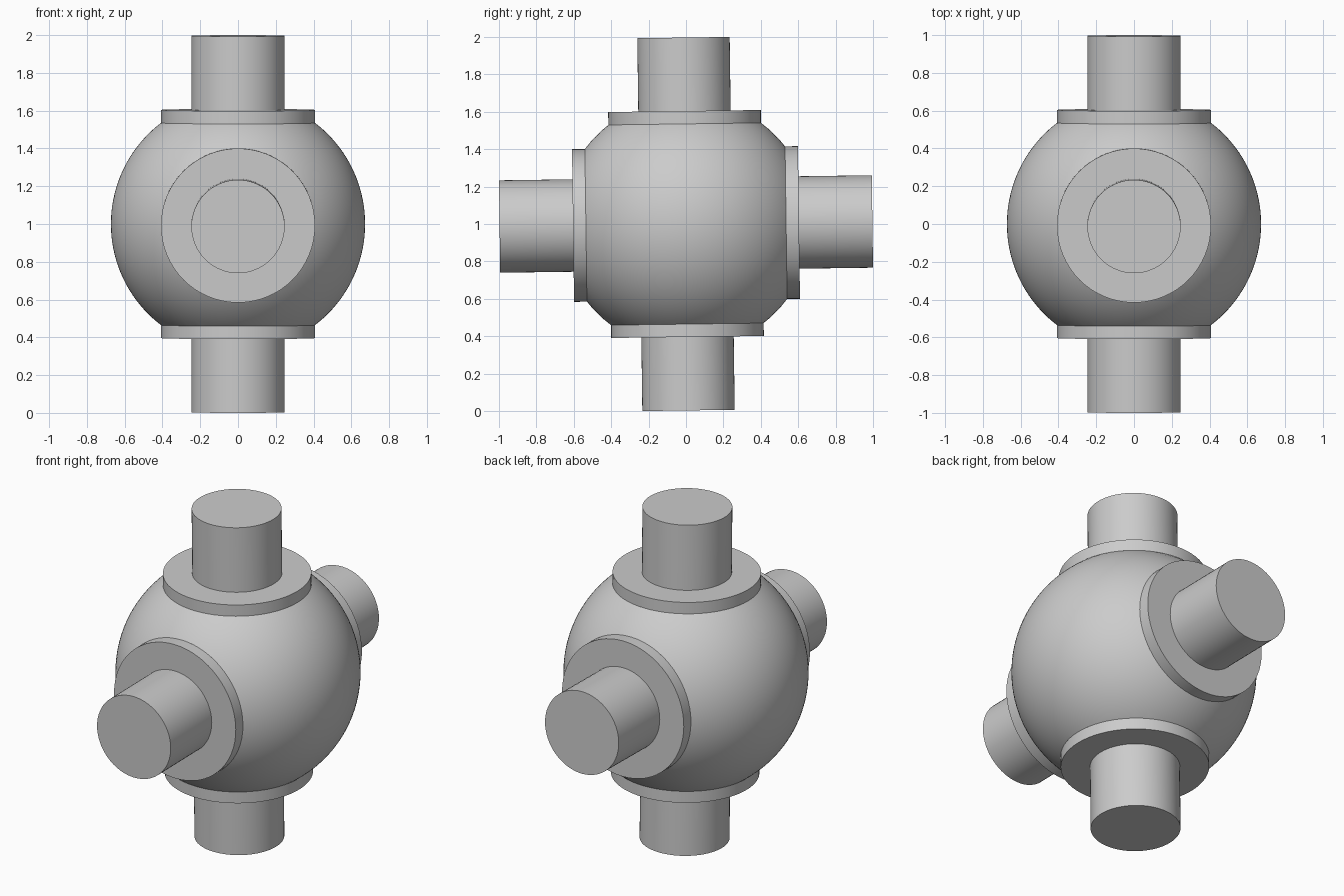
import bpy, bmesh, math
from mathutils import Matrix, Vector

cube = bpy.data.objects.get("Cube")
if cube:
    bpy.data.objects.remove(cube, do_unlink=True)

BALL_R, FLANGE_R, PIPE_R = 0.673, 0.408, 0.247
SEAT = math.sqrt(BALL_R ** 2 - FLANGE_R ** 2)   # where the ball is cut flat
FLANGE_END, PIPE_END = 0.604, 0.9967
TILT = Matrix.Rotation(0.0135, 4, "X")
PLACE = Matrix.Translation((0, 0, 1)) @ TILT

grey = bpy.data.materials.new("Plain grey")
grey.use_nodes = True
COLOUR = (0.6, 0.6, 0.6, 1)
grey.diffuse_color = COLOUR
grey.node_tree.nodes["Principled BSDF"].inputs["Base Color"].default_value = COLOUR


def finish(name, bm, matrix):
    """Turn a bmesh into a placed, smooth-shaded object."""
    bmesh.ops.recalc_face_normals(bm, faces=bm.faces)
    mesh = bpy.data.meshes.new(name)
    bm.transform(matrix)
    bm.to_mesh(mesh)
    bm.free()
    mesh.materials.append(grey)
    obj = bpy.data.objects.new(name, mesh)
    bpy.context.collection.objects.link(obj)
    bpy.ops.object.select_all(action="DESELECT")
    obj.select_set(True)
    bpy.context.view_layer.objects.active = obj
    bpy.ops.object.shade_smooth_by_angle(angle=math.radians(30))


def cylinder(name, radius, start, end, matrix):
    bm = bmesh.new()
    bmesh.ops.create_cone(bm, cap_ends=True, segments=64, radius1=radius, radius2=radius,
                          depth=end - start,
                          matrix=Matrix.Translation((0, 0, (start + end) / 2)))
    finish(name, bm, matrix)


# Ball body, with a flat seat cut for each flange
ports = {"top": 0, "front": 90, "bottom": 180, "back": 270}
bm = bmesh.new()
bmesh.ops.create_uvsphere(bm, u_segments=96, v_segments=64, radius=BALL_R,
                          matrix=Matrix.Rotation(math.pi / 2, 4, "Y"))
for angle in ports.values():
    axis = Matrix.Rotation(math.radians(angle), 3, "X") @ Vector((0, 0, 1))
    cut = bmesh.ops.bisect_plane(bm, geom=bm.verts[:] + bm.edges[:] + bm.faces[:],
                                 plane_co=axis * SEAT, plane_no=axis, clear_outer=True)
    rim = [e for e in cut["geom_cut"] if isinstance(e, bmesh.types.BMEdge)]
    bmesh.ops.holes_fill(bm, edges=rim, sides=0)
finish("ball_body", bm, PLACE)

# Flange and pipe stub at each port
for side, angle in ports.items():
    turn = PLACE @ Matrix.Rotation(math.radians(angle), 4, "X")
    cylinder(side + "_flange", FLANGE_R, SEAT, FLANGE_END, turn)
    cylinder(side + "_pipe", PIPE_R, FLANGE_END, PIPE_END, turn)
